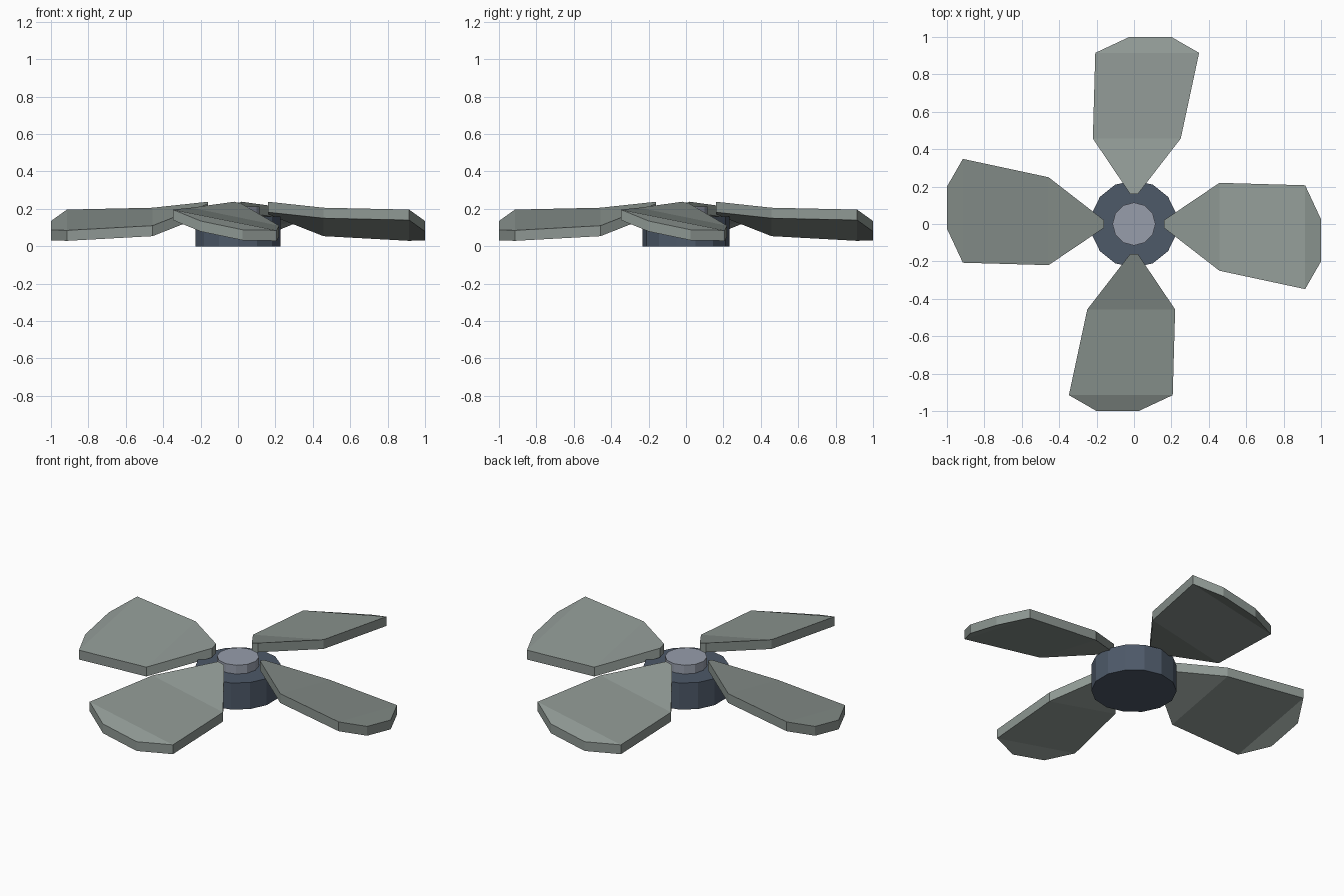
import bpy, bmesh
from math import pi

if "Cube" in bpy.data.objects:
    bpy.data.objects.remove(bpy.data.objects["Cube"])


def material(name, rgb):
    m = bpy.data.materials.new(name)
    m.diffuse_color = (*rgb, 1)
    m.use_nodes = True
    m.node_tree.nodes["Principled BSDF"].inputs["Base Color"].default_value = m.diffuse_color
    return m


blade_mat = material("blade_grey", (0.27, 0.31, 0.29))
hub_mat = material("hub_blue", (0.075, 0.1, 0.14))
cap_mat = material("cap_silver", (0.31, 0.34, 0.41))


def drum(name, sides, radius, z0, z1, mat):
    bpy.ops.mesh.primitive_cylinder_add(vertices=sides, radius=radius, depth=z1 - z0,
                                        location=(0, 0, (z0 + z1) / 2))
    ob = bpy.context.object
    ob.name = name
    ob.data.materials.append(mat)


# Hub and its raised cap
drum("hub", 14, 0.233, 0, 0.16, hub_mat)
drum("hub_cap", 12, 0.115, 0.16, 0.213, cap_mat)

# Blade stations along the span: x, low edge (y, z top), high edge (y, z top)
STATIONS = [
    (0.16, (0.02, 0.227), (-0.02, 0.238)),
    (0.457, (0.22, 0.11), (-0.25, 0.206)),
    (0.915, (0.207, 0.085), (-0.348, 0.196)),
    (1.0, (0.025, 0.088), (-0.20, 0.135)),
]
THICKNESS = 0.056


def blade_mesh():
    bm = bmesh.new()
    rings = []
    for x, (yl, zl), (yh, zh) in STATIONS:
        corners = [(yl, zl), (yh, zh), (yh, zh - THICKNESS), (yl, zl - THICKNESS)]
        rings.append([bm.verts.new((x, y, z)) for y, z in corners])
    for a, b in zip(rings, rings[1:]):
        for i in range(4):
            j = (i + 1) % 4
            bm.faces.new((a[i], a[j], b[j], b[i]))
    bm.faces.new(rings[0])
    bm.faces.new(rings[-1])
    bmesh.ops.recalc_face_normals(bm, faces=bm.faces)
    me = bpy.data.meshes.new("blade")
    bm.to_mesh(me)
    bm.free()
    me.materials.append(blade_mat)
    return me


# Four pitched blades around the hub
mesh = blade_mesh()
for k, side in enumerate(("right", "back", "left", "front")):
    ob = bpy.data.objects.new("blade_" + side, mesh)
    ob.rotation_euler.z = k * pi / 2
    bpy.context.collection.objects.link(ob)
